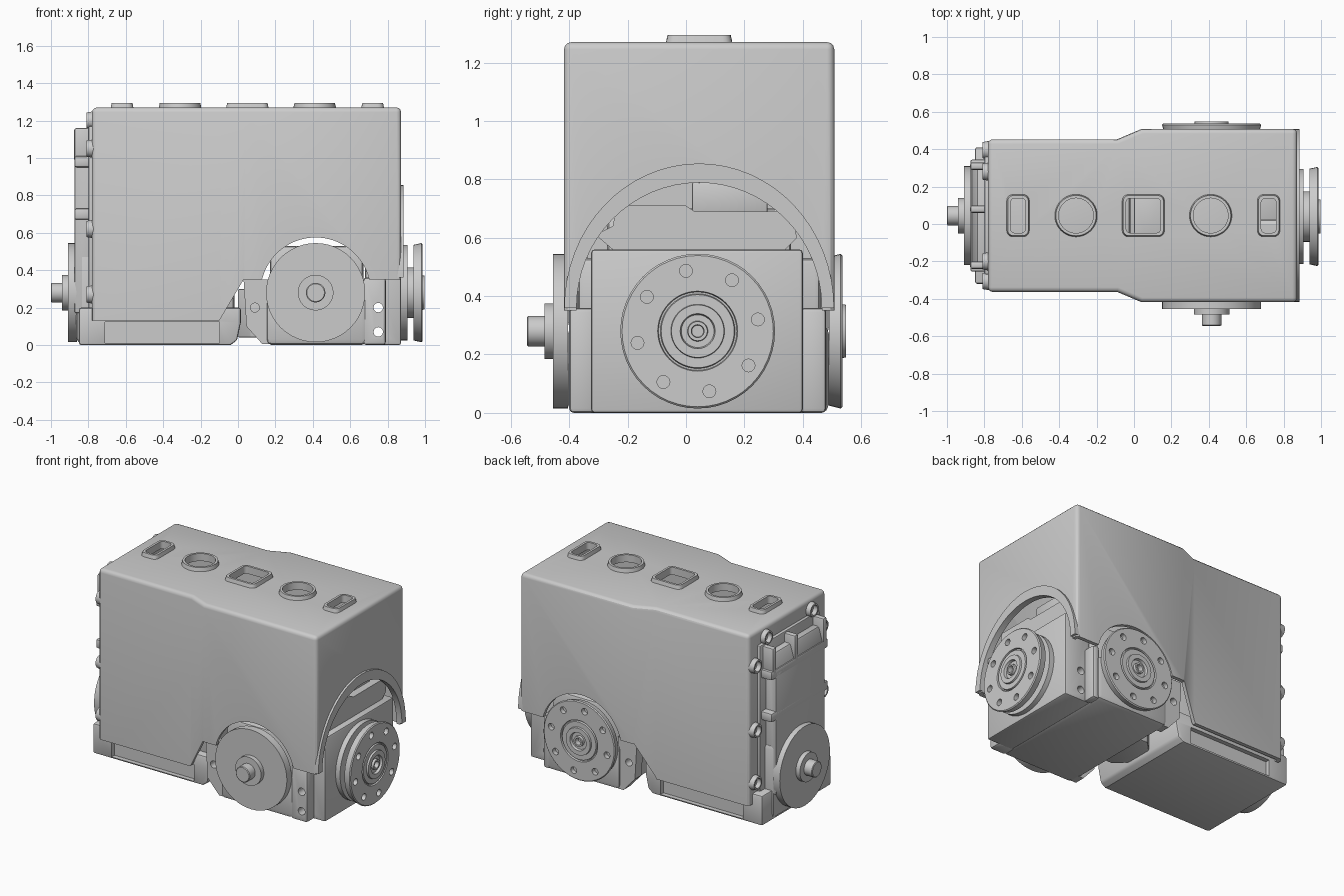
import bpy, bmesh, math

if "Cube" in bpy.data.objects:
    bpy.data.objects.remove(bpy.data.objects["Cube"])

CY, CZ, CX = 0.045, 0.28, 0.415      # mid-plane, wheel axle height, side wheel x
MAP = {'x': lambda u, v, d: (d, u, v),
       'y': lambda u, v, d: (u, d, v),
       'z': lambda u, v, d: (u, v, d)}


def loft(name, axis, rings, closed=False, bevel=0, seg=2):
    """Skin equal-length 2D outlines placed along an axis."""
    bm = bmesh.new()
    vs = [[bm.verts.new(MAP[axis](u, v, d)) for u, v in pts] for pts, d in rings]
    n = len(vs[0])
    pairs = list(zip(vs, vs[1:])) + ([(vs[-1], vs[0])] if closed else [])
    for a, b in pairs:
        for i in range(n):
            j = (i + 1) % n
            bm.faces.new((a[i], a[j], b[j], b[i]))
    if not closed:
        bm.faces.new(vs[0])
        bm.faces.new(vs[-1])
    bmesh.ops.recalc_face_normals(bm, faces=bm.faces)
    me = bpy.data.meshes.new(name)
    bm.to_mesh(me)
    bm.free()
    ob = bpy.data.objects.new(name, me)
    bpy.context.collection.objects.link(ob)
    if bevel:
        m = ob.modifiers.new("bevel", 'BEVEL')
        m.width, m.segments, m.limit_method, m.angle_limit = bevel, seg, 'ANGLE', math.radians(40)
        apply(ob, m)
    return ob


def apply(ob, m):
    with bpy.context.temp_override(object=ob, active_object=ob, selected_objects=[ob]):
        bpy.ops.object.modifier_apply(modifier=m.name)


def cut(ob, *cutters):
    for c in cutters:
        m = ob.modifiers.new("cut", 'BOOLEAN')
        m.operation, m.solver, m.object = 'DIFFERENCE', 'EXACT', c
        apply(ob, m)
        bpy.data.objects.remove(c)
    return ob


def arc(u, v, r, a0, a1, n, sy=1):
    return [(u + r * math.cos(math.radians(a0 + (a1 - a0) * i / n)),
             v + sy * r * math.sin(math.radians(a0 + (a1 - a0) * i / n))) for i in range(n + 1)]


def circle(u, v, r, n=48):
    return arc(u, v, r, 0, 360, n)[:-1]


def rrect(u, v, w, h, r):
    pts = []
    for k, (sx, sy) in enumerate([(1, 1), (-1, 1), (-1, -1), (1, -1)]):
        pts += arc(u + sx * (w / 2 - r), v + sy * (h / 2 - r), r, 90 * k, 90 * k + 90, 4)
    return pts


def prism(name, axis, pts, a, b, bevel=0, seg=2):
    return loft(name, axis, [(pts, a), (pts, b)], bevel=bevel, seg=seg)


def box(name, x0, x1, y0, y1, z0, z1, bevel=0):
    return prism(name, 'z', [(x0, y0), (x1, y0), (x1, y1), (x0, y1)], z0, z1, bevel)


def rod(name, axis, u, v, r, a, b, n=24):
    return prism(name, axis, circle(u, v, r, n), a, b)


def turned(name, axis, u, v, prof):
    return loft(name, axis, [(circle(u, v, r), d) for d, r in prof])


def tube(name, axis, outer, inner, a, b, lip=None):
    return loft(name, axis, [(outer, a), (lip or outer, b), (inner, b), (inner, a)], closed=True)


# Hollow outer shell, widening toward the right end
def plan(t):
    half = [(-0.78 + t, 0.408 - t), (-0.09, 0.408 - t), (0.04, 0.463 - t), (0.872 - t, 0.463 - t)]
    return [(x, CY - y) for x, y in half] + [(x, CY + y) for x, y in reversed(half)]


shell = prism("outer_shell", 'z', plan(0), -0.05, 1.27, bevel=0.025, seg=3)
skirt = [(-1.2, -0.2), (-1.2, 0.13), (-0.1, 0.13), (0.03, 0.35), (0.13, 0.35)]
skirt += arc(CX, CZ, 0.295, 166, 14, 32) + [(1.2, 0.35), (1.2, -0.2)]
end_arch = [(CY + 0.42, -0.2)] + arc(CY, 0.37, 0.42, 0, 180, 32) + [(CY - 0.42, -0.2)]
cut(shell,
    prism("cutter", 'z', plan(0.025), -0.2, 1.245),
    prism("cutter", 'y', skirt, -1, 1),
    prism("cutter", 'x', end_arch, 0.8, 1.1))

# Raised collars around the openings in the top
for nm, x, w in [("slot_collar_left", -0.62, 0.13), ("round_collar_left", -0.31, 0),
                 ("square_collar", 0.05, 0.235), ("round_collar_right", 0.41, 0),
                 ("slot_collar_right", 0.72, 0.13)]:
    if w:
        o, l, i = (rrect(x, CY, w - k, 0.235 - k, 0.035 - k / 4) for k in (0, 0.02, 0.05))
    else:
        o, l, i = (circle(x, CY, r, 40) for r in (0.118, 0.108, 0.093))
    cut(shell, prism("cutter", 'z', i, 1.2, 1.4))
    tube(nm, 'z', o, i, 1.25, 1.295, l)

# Flared lip round the end arch
lip_o = arc(CY, 0.36, 0.462, 0, 180, 32, 1.07)
lip_i = arc(CY, 0.36, 0.42, 180, 0, 32, 1.02)
prism("end_arch_lip", 'x', lip_o + lip_i, 0.845, 0.886)

# Drive discs: drilled ones on the right and back, plain shafted ones opposite
GROOVES = [(0, 0.265), (0, 0.137), (-0.012, 0.134), (-0.012, 0.128), (0, 0.125), (0, 0.092),
           (0.012, 0.09), (0.012, 0.06), (-0.005, 0.056), (-0.005, 0.035),
           (0.012, 0.033), (0.012, 0.022), (-0.02, 0.02)]


def drilled_disc(name, axis, u, back, face):
    prof = [(back, 0.255), (face - 0.006, 0.265)] + [(face + d, r - (0.006 if i == 0 else 0))
                                                   for i, (d, r) in enumerate(GROOVES)]
    ob = turned(name, axis, u, CZ, prof)
    for k in range(8):
        a = math.radians(11 + 45 * k)
        cut(ob, rod("cutter", axis, u + 0.21 * math.cos(a), CZ + 0.21 * math.sin(a),
                    0.022, face - 0.03, face + 0.1, 16))


drilled_disc("right_drive_disc", 'x', CY - 0.005, 0.937, 0.986)
drilled_disc("back_drive_disc", 'y', CX, 0.49, 0.536)
turned("right_inner_disc", 'x', CY - 0.005, CZ,
       [(0.86, 0.255), (0.905, 0.255), (0.905, 0.135), (0.94, 0.135)])


def shafted_disc(name, axis, u, d0):
    turned(name, axis, u, CZ, [(d0 + 0.14, 0.265), (d0 + 0.09, 0.265), (d0 + 0.09, 0.095),
                               (d0 + 0.06, 0.095), (d0 + 0.06, 0.052), (d0 + 0.004, 0.052), (d0, 0.047)])


shafted_disc("left_idler_disc", 'x', CY, -1.0)
shafted_disc("front_idler_disc", 'y', CX, -0.545)

# Motor under the side arches
box("side_motor_body", 0.15, 0.69, -0.405, 0.49, 0.0, 0.3, 0.03)
box("side_motor_upper", 0.17, 0.67, -0.37, 0.46, 0.25, 0.53, 0.02)
flange = [(0.03, 0.35), (0.045, 0.1), (0.13, 0.005), (0.17, 0.005), (0.17, 0.35)]
for nm, s in (("front", -1), ("back", 1)):
    cut(prism("motor_flange_" + nm, 'y', flange, CY + s * 0.36, CY + s * 0.43),
        rod("cutter", 'y', 0.09, 0.2, 0.024, -1, 1))
link = [(0.16, -0.12), (0.07, -0.12), (0.0, -0.05), (0.0, 0.14), (0.07, 0.21), (0.16, 0.21)]
prism("motor_link_block", 'z', link, 0.04, 0.3, 0.01)

# Motor behind the end arch
end_motor = box("end_motor_body", 0.68, 0.872, -0.325, 0.4, 0.0, 0.56, 0.012)
for z in (0.2, 0.07):
    cut(end_motor, rod("cutter", 'y', 0.75, z, 0.025, -1, 1))
for nm, y0, y1 in (("front", -0.4, -0.31), ("back", 0.39, 0.48)):
    ob = box("end_motor_ear_" + nm, 0.67, 0.79 if y0 < 0 else 0.72, y0, y1, 0.0, 0.36, 0.015)
    if y0 < 0:
        for z in (0.2, 0.07):
            cut(ob, rod("cutter", 'y', 0.75, z, 0.025, -1, 1))
cap = [(-0.24, 0.55), (0.33, 0.55), (0.38, 0.6), (0.36, 0.69), (0.03, 0.69), (0.0, 0.71),
       (-0.24, 0.71), (-0.25, 0.64), (-0.31, 0.61)]
prism("end_motor_cap", 'x', cap, 0.6, 0.83)
box("end_motor_tower", 0.6, 0.78, 0.02, 0.28, 0.68, 0.79, 0.008)

# Motor at the left end, its underside showing below the shell
belly = [(-0.85, 0.0), (-0.04, 0.0), (-0.005, 0.025), (0.015, 0.12), (0.015, 0.2), (-0.85, 0.2)]
left_motor = prism("left_motor_body", 'y', belly, -0.32, 0.41, 0.012)
for y0, y1 in ((-0.5, -0.29), (0.38, 0.6)):
    cut(left_motor, box("cutter", -0.71, -0.1, y0, y1, 0.012, 0.122))
box("left_motor_core", -0.72, -0.02, -0.27, 0.36, 0.15, 0.7, 0.02)
box("left_motor_end_plate", -0.865, -0.74, -0.22, 0.31, 0.01, 0.5, 0.03)

# End cover on the left face with ribs and screw lugs
side = [(-0.77, 0.17), (-0.875, 0.17), (-0.875, 0.98), (-0.84, 1.1), (-0.77, 1.1)]
prism("end_cover", 'y', side, -0.22, 0.3, 0.012)
box("end_cover_base", -0.80, -0.77, -0.27, 0.36, 0.15, 1.17, 0.008)
for nm, y in (("front", -0.22), ("mid", 0.08), ("back", 0.31)):
    box("cover_rib_" + nm, -0.876, -0.77, y - 0.02, y + 0.02, 0.98, 1.16, 0.012)
for i, z in enumerate((0.7, 0.98)):
    box(f"cover_tab_{i}", -0.875, -0.78, -0.255, 0.345, z - 0.03, z + 0.03, 0.012)
lugs = [(CY + s * 0.35, z) for s in (-1, 1) for z in (0.27, 0.62, 1.05)]
for i, (y, z) in enumerate(lugs + [(-0.2, 1.2), (0.28, 1.2)]):
    tube(f"screw_lug_{i}", 'x', circle(y, z, 0.05, 24), circle(y, z, 0.032, 24), -0.77, -0.81,
         circle(y, z, 0.043, 24))

# Smooth shading with crisp edges
for ob in bpy.context.collection.objects:
    ob.select_set(True)
    bpy.context.view_layer.objects.active = ob
bpy.ops.object.shade_smooth_by_angle(angle=math.radians(30))
